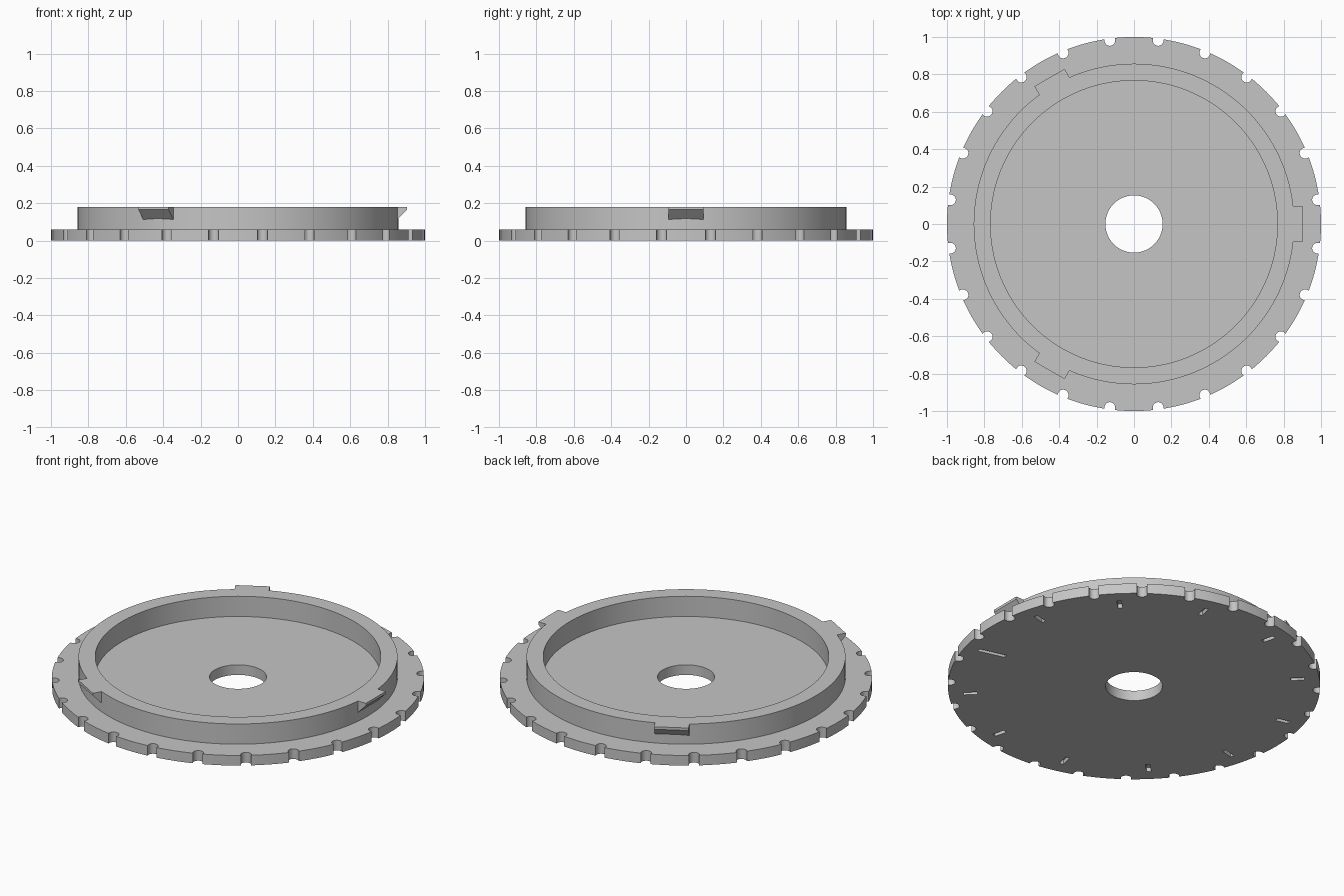
import bpy, bmesh, math
from mathutils import Matrix, Vector

if "Cube" in bpy.data.objects:
    bpy.data.objects.remove(bpy.data.objects["Cube"])

grey = bpy.data.materials.new("plain grey")
grey.diffuse_color = (0.56, 0.56, 0.56, 1)
grey.use_nodes = True
grey.node_tree.nodes["Principled BSDF"].inputs["Base Color"].default_value = grey.diffuse_color


def finish(name, bm):
    bmesh.ops.recalc_face_normals(bm, faces=bm.faces)
    me = bpy.data.meshes.new(name)
    bm.to_mesh(me)
    bm.free()
    me.materials.append(grey)
    ob = bpy.data.objects.new(name, me)
    bpy.context.collection.objects.link(ob)
    return ob


def lathe(name, profile, seg=144):
    """Closed (radius, height) profile revolved around z."""
    bm = bmesh.new()
    rings = []
    for i in range(seg):
        a = 2 * math.pi * i / seg
        rings.append([bm.verts.new((r * math.cos(a), r * math.sin(a), z)) for r, z in profile])
    n = len(profile)
    for i in range(seg):
        p, q = rings[i], rings[(i + 1) % seg]
        for j in range(n):
            k = (j + 1) % n
            bm.faces.new((p[j], q[j], q[k], p[k]))
    return finish(name, bm)


def turn(deg):
    return Matrix.Rotation(math.radians(deg), 4, 'Z')


def combine(target, tool, operation):
    mod = target.modifiers.new("cut", 'BOOLEAN')
    mod.operation = operation
    mod.solver = 'EXACT'
    mod.object = tool
    bpy.context.view_layer.objects.active = target
    bpy.ops.object.modifier_apply(modifier=mod.name)
    bpy.data.objects.remove(tool)


# Flanged disc with raised rim and centre hole
cap = lathe("flanged_cap", [(0.153, 0), (1, 0), (1, 0.06), (0.857, 0.06),
                            (0.857, 0.18), (0.767, 0.18), (0.767, 0.06), (0.153, 0.06)])

# Cutters: round grip notches on the edge, radial slots underneath
bm = bmesh.new()
for k in range(24):
    bmesh.ops.create_cone(bm, cap_ends=True, segments=24, radius1=0.029, radius2=0.029, depth=0.2,
                          matrix=turn(7.5 + 15 * k) @ Matrix.Translation((0.99, 0, 0.03)))
for k in range(12):
    inner = 0.76 if k == 11 else 0.845          # one long index slot
    outer = 0.92
    bmesh.ops.create_cube(bm, size=1, matrix=turn(15 + 30 * k)
                          @ Matrix.Translation(((inner + outer) / 2, 0, 0))
                          @ Matrix.Diagonal((outer - inner, 0.024, 0.05, 1)))
cutter = finish("cutter", bm)
cutter.hide_render = True
combine(cap, cutter, 'DIFFERENCE')

# Three snap clips around the rim, sloped underneath
bm = bmesh.new()
section = [(0.82, 0.18), (0.904, 0.18), (0.904, 0.165), (0.85, 0.11), (0.82, 0.11)]
for deg in (0, 120, 240):
    sides = [[bm.verts.new(turn(deg) @ Vector((x, y, z))) for x, z in section]
             for y in (-0.093, 0.093)]
    a, b = sides
    bm.faces.new(a)
    bm.faces.new(b)
    for j in range(len(section)):
        k = (j + 1) % len(section)
        bm.faces.new((a[j], a[k], b[k], b[j]))
combine(cap, finish("snap_clips", bm), 'UNION')

# Smooth round walls, crisp edges
bpy.ops.object.select_all(action='DESELECT')
cap.select_set(True)
bpy.context.view_layer.objects.active = cap
bpy.ops.object.shade_smooth_by_angle(angle=math.radians(30))
